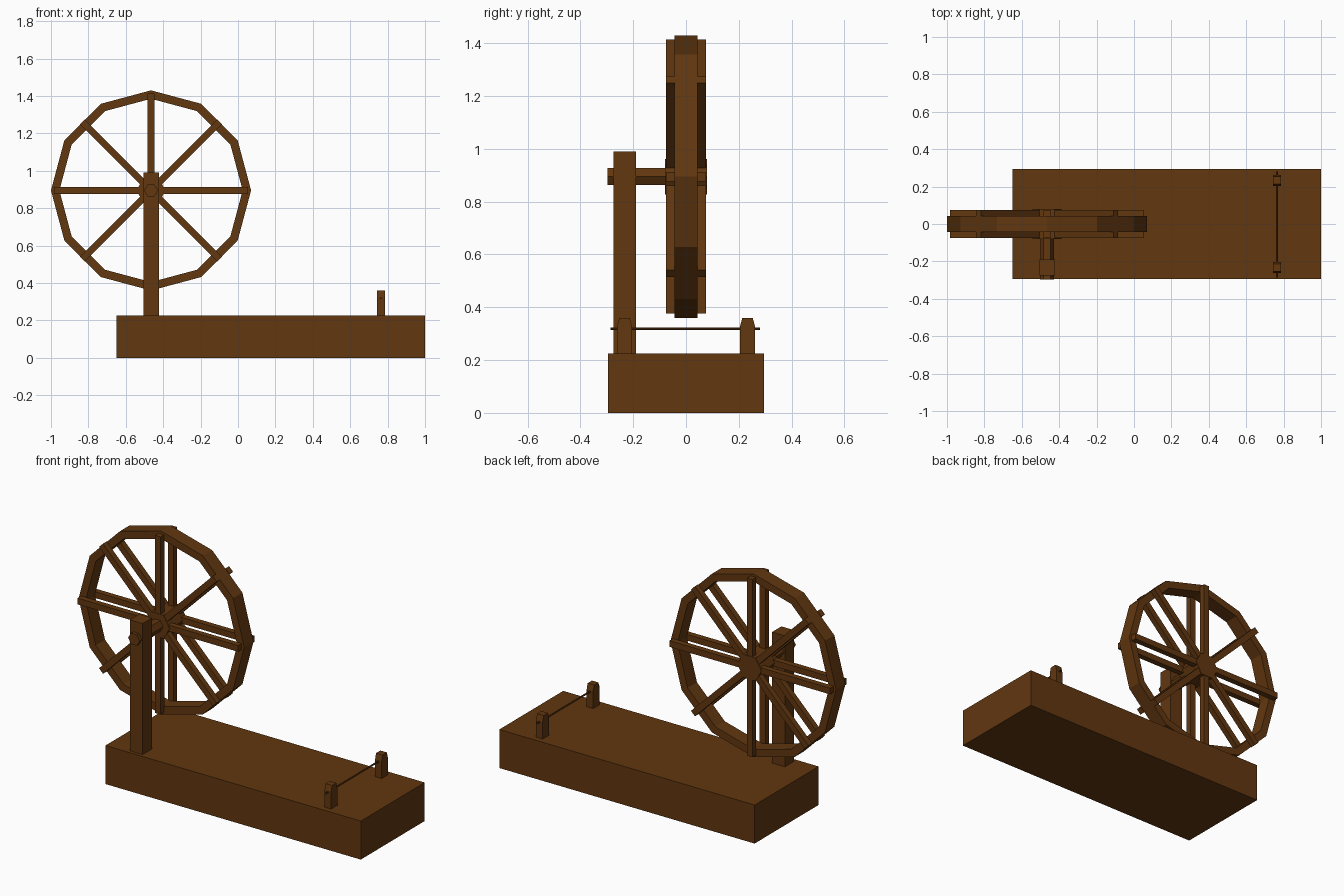
import bpy, bmesh
from math import pi, cos, sin
from mathutils import Matrix, Vector

if "Cube" in bpy.data.objects:
    bpy.data.objects.remove(bpy.data.objects["Cube"])

wood = bpy.data.materials.new("brown_wood")
wood.diffuse_color = (0.12, 0.038, 0.005, 1)
wood.use_nodes = True
wood.node_tree.nodes["Principled BSDF"].inputs["Base Color"].default_value = wood.diffuse_color
CX, CZ = -0.465, 0.895  # wheel centre


def finish(name, bm):
    bmesh.ops.recalc_face_normals(bm, faces=bm.faces)
    me = bpy.data.meshes.new(name)
    bm.to_mesh(me)
    bm.free()
    me.materials.append(wood)
    ob = bpy.data.objects.new(name, me)
    bpy.context.collection.objects.link(ob)
    return ob


def box(name, centre, size, angle=0):
    bm = bmesh.new()
    m = (Matrix.Translation(centre) @ Matrix.Rotation(angle, 4, 'Y')
         @ Matrix.Diagonal((*size, 1)))
    bmesh.ops.create_cube(bm, size=1, matrix=m)
    return finish(name, bm)


def rod(name, x, z, r, y0, y1, sides):
    bm = bmesh.new()
    m = Matrix.Translation((x, (y0 + y1) / 2, z)) @ Matrix.Rotation(pi / 2, 4, 'X')
    bmesh.ops.create_cone(bm, cap_ends=True, segments=sides, radius1=r,
                          radius2=r, depth=y1 - y0, matrix=m)
    return finish(name, bm)


def hexagon_rod(name, r, y0, y1):
    # hexagon with corners pointing along x
    bm = bmesh.new()
    ring = [bm.verts.new((CX + r * cos(i * pi / 3), y0, CZ + r * sin(i * pi / 3)))
            for i in range(6)]
    face = bm.faces.new(ring)
    ext = bmesh.ops.extrude_face_region(bm, geom=[face], use_keep_orig=True)
    verts = [v for v in ext["geom"] if isinstance(v, bmesh.types.BMVert)]
    bmesh.ops.translate(bm, verts=verts, vec=(0, y1 - y0, 0))
    return finish(name, bm)


# base block and wheel post
box("base", (0.175, 0, 0.1125), (1.65, 0.59, 0.225))
box("wheel_post", (CX, -0.232, 0.6), (0.083, 0.087, 0.78))

# twelve-sided rim
bm = bmesh.new()
profile = [(0.535, -0.043), (0.535, 0.043), (0.49, 0.043), (0.49, -0.043)]
rings = [[bm.verts.new((CX + r * cos(i * pi / 6), y, CZ + r * sin(i * pi / 6)))
          for r, y in profile] for i in range(12)]
for i in range(12):
    a, b = rings[i], rings[(i + 1) % 12]
    for j in range(4):
        k = (j + 1) % 4
        bm.faces.new((a[j], a[k], b[k], b[j]))
finish("wheel_rim", bm)

# crossing spoke bars on both faces of the rim
for side, label in ((-1, "front"), (1, "back")):
    for i in range(4):
        box(f"{label}_spoke_{i + 1}", (CX, side * 0.059, CZ),
            (1.038, 0.034, 0.036), i * pi / 4)

# hub and axle
hexagon_rod("hub", 0.078, -0.079, 0.079)
hexagon_rod("axle", 0.037, -0.297, 0.075)

# spindle supports with tapered tops
for side, label in ((-1, "front"), (1, "back")):
    bm = bmesh.new()
    prof = [(-0.029, 0.22), (0.029, 0.22), (0.029, 0.325),
            (0.02, 0.359), (-0.02, 0.359), (-0.029, 0.325)]
    face = bm.faces.new([bm.verts.new((0.743, side * 0.233 + y, z)) for y, z in prof])
    ext = bmesh.ops.extrude_face_region(bm, geom=[face], use_keep_orig=True)
    verts = [v for v in ext["geom"] if isinstance(v, bmesh.types.BMVert)]
    bmesh.ops.translate(bm, verts=verts, vec=Vector((0.042, 0, 0)))
    finish(f"{label}_spindle_support", bm)

# thin spindle
rod("spindle", 0.764, 0.319, 0.005, -0.286, 0.281, 8)
